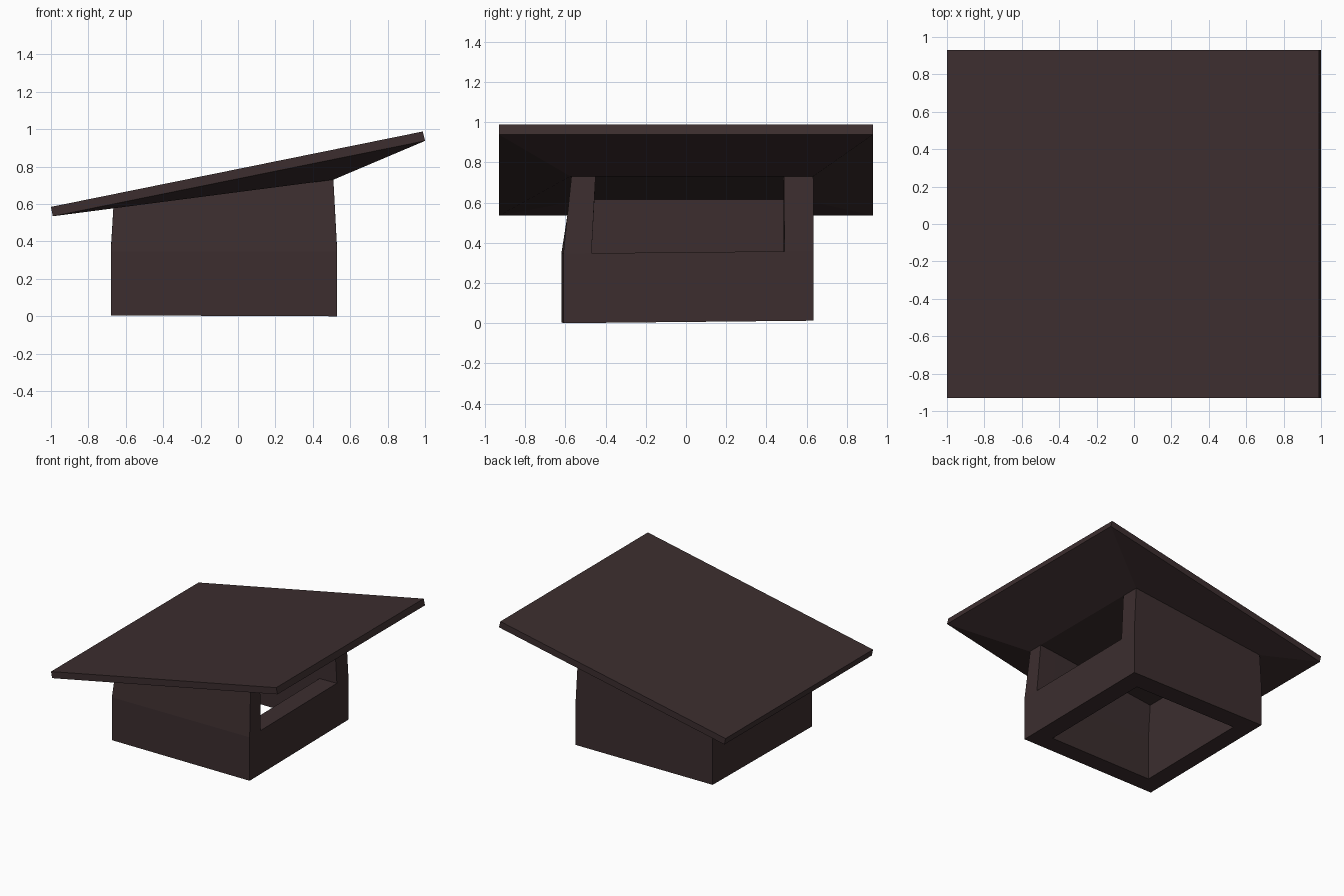
import bpy, bmesh

if "Cube" in bpy.data.objects:
    bpy.data.objects.remove(bpy.data.objects["Cube"])

mat = bpy.data.materials.new("dark_brown")
mat.diffuse_color = (0.045, 0.027, 0.028, 1)
mat.use_nodes = True
mat.node_tree.nodes["Principled BSDF"].inputs["Base Color"].default_value = mat.diffuse_color


def finish(bm, name):
    bmesh.ops.recalc_face_normals(bm, faces=bm.faces)
    mesh = bpy.data.meshes.new(name)
    bm.to_mesh(mesh)
    bm.free()
    mesh.materials.append(mat)
    bpy.context.collection.objects.link(bpy.data.objects.new(name, mesh))


def ceiling(x):
    return 0.603 + (x + 0.665) * 0.1085


# Walls: a U-shaped plan lofted through three levels, open at the bottom
plan = [(0.53, -0.47), (0.53, -0.61), (-0.68, -0.62), (-0.68, 0.635), (0.53, 0.635),
        (0.53, 0.49), (0.38, 0.485), (-0.54, 0.485), (-0.54, -0.48), (0.38, -0.47)]
plan_top = [(0.51, -0.45), (0.51, -0.57), (-0.665, -0.58), (-0.665, 0.633), (0.51, 0.633),
            (0.51, 0.487), (0.37, 0.484), (-0.54, 0.484), (-0.54, -0.46), (0.37, -0.45)]
bm = bmesh.new()
base = [bm.verts.new((x, y, 0.01 * (y + 0.62) - 0.004 * (x - 0.53))) for x, y in plan]
mid = [bm.verts.new((x, y, 0.353 + 0.01 * y)) for x, y in plan]
top = [bm.verts.new((x, y, ceiling(x))) for x, y in plan_top]
for i in range(10):
    j = (i + 1) % 10
    bm.faces.new((mid[i], mid[j], top[j], top[i]))
    if i not in (5, 9):
        bm.faces.new((base[i], base[j], mid[j], mid[i]))
# Low sill across the opening on the right
for i, j in ((0, 5), (6, 9)):
    bm.faces.new((base[i], base[j], mid[j], mid[i]))
bm.faces.new([mid[i] for i in (0, 5, 6, 9)])
# Bottom rim
for loop in ((0, 1, 2, 8, 9), (2, 3, 7, 8), (3, 4, 5, 6, 7), (0, 9, 6, 5)):
    bm.faces.new([base[i] for i in loop])
finish(bm, "walls")

# Roof: tilted slab whose underside slopes down to the wall tops
bm = bmesh.new()


def ring(x0, z0, x1, z1, y0, y1):
    return [bm.verts.new(c) for c in ((x0, y0, z0), (x1, y0, z1), (x1, y1, z1), (x0, y1, z0))]


rings = [ring(-1, 0.585, 0.988, 0.988, -0.93, 0.93),
         ring(-0.99, 0.535, 1, 0.938, -0.93, 0.93),
         ring(-0.665, ceiling(-0.665), 0.51, ceiling(0.51), -0.575, 0.633)]
for a, b in zip(rings, rings[1:]):
    for i in range(4):
        j = (i + 1) % 4
        bm.faces.new((a[i], a[j], b[j], b[i]))
bm.faces.new(rings[0])
bm.faces.new(rings[-1])
finish(bm, "roof")
